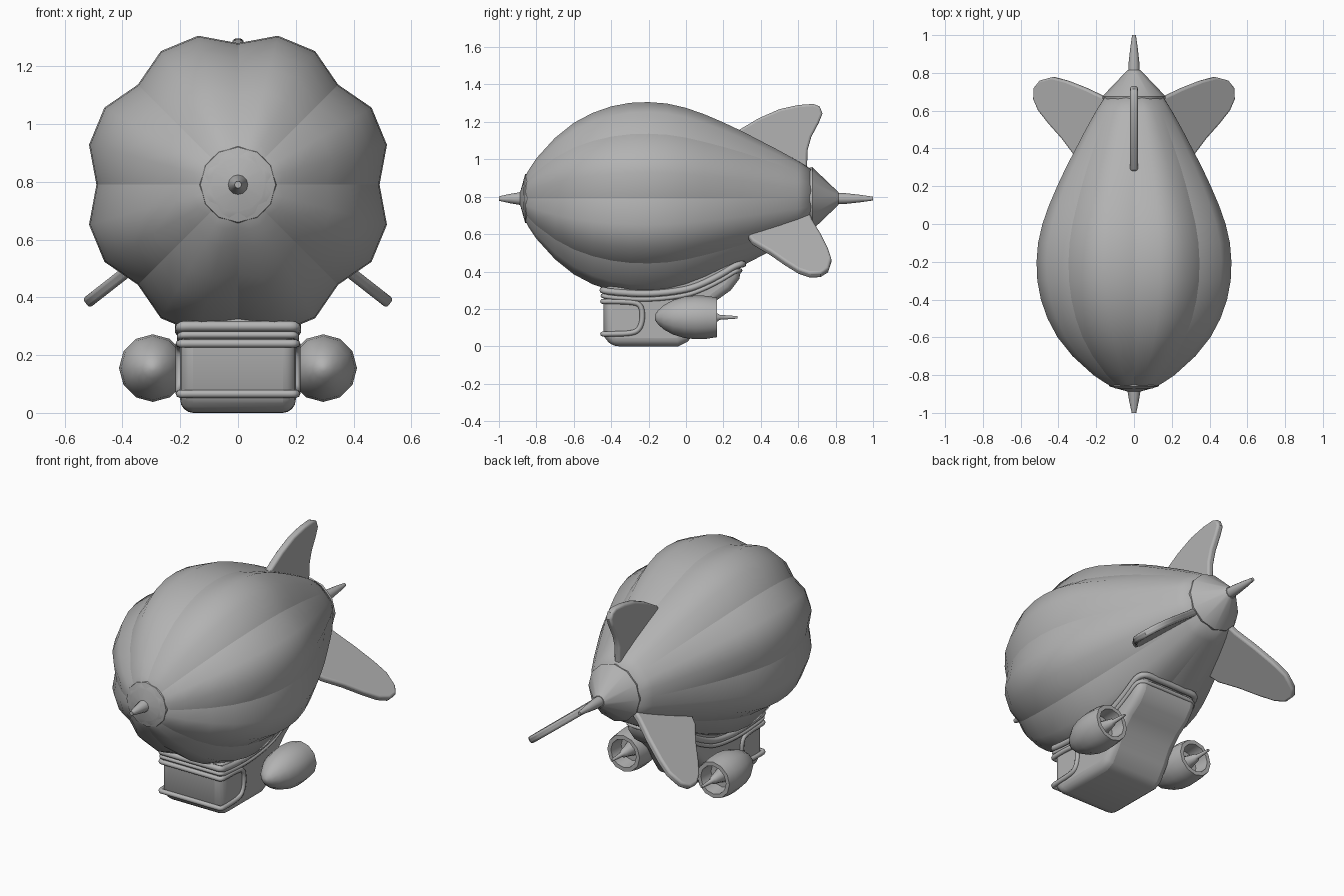
import bpy, bmesh
from math import sin, cos, pi, radians
from mathutils import Vector

cube = bpy.data.objects.get("Cube")
if cube:
    bpy.data.objects.remove(cube, do_unlink=True)

AXIS_Z = 0.79
grey = bpy.data.materials.new("plain grey")
grey.use_nodes = True
grey.diffuse_color = (0.45, 0.45, 0.45, 1)
grey.node_tree.nodes["Principled BSDF"].inputs["Base Color"].default_value = grey.diffuse_color


def finish(name, bm, angle=40):
    """Turn a bmesh into a shaded, coloured object."""
    bmesh.ops.recalc_face_normals(bm, faces=bm.faces)
    mesh = bpy.data.meshes.new(name)
    bm.to_mesh(mesh)
    bm.free()
    obj = bpy.data.objects.new(name, mesh)
    bpy.context.collection.objects.link(obj)
    mesh.materials.append(grey)
    bpy.ops.object.select_all(action="DESELECT")
    obj.select_set(True)
    bpy.context.view_layer.objects.active = obj
    bpy.ops.object.shade_smooth_by_angle(angle=radians(angle))
    return obj


def lathe(name, profile, sides, x=0, z=AXIS_Z, angle=40, flute=None):
    """Revolve (y, radius) points around a lengthwise axis."""
    bm = bmesh.new()
    rings = []
    for y, r in profile:
        ring = []
        for i in range(sides):
            a = 2 * pi * i / sides
            k = r * (flute(i, y) if flute else 1)
            ring.append(bm.verts.new((x + k * cos(a), y, z + k * sin(a))))
        rings.append(ring)
    for a, b in zip(rings, rings[1:]):
        for i in range(sides):
            j = (i + 1) % sides
            bm.faces.new((a[i], a[j], b[j], b[i]))
    bm.faces.new(rings[0])
    bm.faces.new(rings[-1])
    return finish(name, bm, angle)


def prism(name, outline, angle, half, z0, bevel, segments=3):
    """Extrude a (y, radius) outline lying in a plane through the axis."""
    d = Vector((cos(angle), 0, sin(angle)))
    n = Vector((-sin(angle), 0, cos(angle)))
    bm = bmesh.new()
    sides = [[bm.verts.new(d * r + n * s + Vector((0, y, z0))) for y, r in outline]
             for s in (-half, half)]
    bm.faces.new(sides[0])
    bm.faces.new(sides[1])
    for i in range(len(outline)):
        j = (i + 1) % len(outline)
        bm.faces.new((sides[0][i], sides[0][j], sides[1][j], sides[1][i]))
    obj = finish(name, bm)
    mod = obj.modifiers.new("rounded edges", "BEVEL")
    mod.width = bevel
    mod.segments = segments
    mod.limit_method = "ANGLE"
    mod.angle_limit = radians(50)
    return obj


def trim(name, half_path, radius):
    """Closed tube, mirrored from the points on the +x side."""
    path = half_path + [(-x, y, z) for x, y, z in reversed(half_path)]
    curve = bpy.data.curves.new(name, "CURVE")
    curve.dimensions = "3D"
    curve.bevel_depth = radius
    curve.bevel_resolution = 2
    curve.resolution_u = 5
    spline = curve.splines.new("NURBS")
    spline.points.add(len(path) - 1)
    for p, co in zip(spline.points, path):
        p.co = (*co, 1)
    spline.order_u = 3
    spline.use_cyclic_u = True
    curve.materials.append(grey)
    obj = bpy.data.objects.new(name, curve)
    bpy.context.collection.objects.link(obj)
    return obj


# Envelope: eight puffed lobes with sharp seams between them
def seam(i, y):
    if i % 3:
        return 1.035
    return 0.95 + 0.06 * max(0, (y - 0.1) / 0.57)


hull = [(-0.87, 0.10), (-0.84, 0.155), (-0.8, 0.215), (-0.7, 0.325), (-0.6, 0.405),
        (-0.5, 0.458), (-0.4, 0.493), (-0.3, 0.512), (-0.2, 0.516), (-0.1, 0.508),
        (0, 0.485), (0.1, 0.45), (0.2, 0.407), (0.3, 0.36), (0.4, 0.308),
        (0.5, 0.256), (0.6, 0.2), (0.67, 0.155)]
envelope = lathe("envelope", hull, 24, angle=180, flute=seam)
for edge in envelope.data.edges:
    a, b = edge.vertices
    if a % 24 == b % 24 and a % 3 == 0:
        edge.use_edge_sharp = True

# Nose and tail fittings
lathe("nose_cap", [(-0.835, 0.115), (-0.85, 0.133), (-0.86, 0.13), (-0.888, 0.03)], 12, angle=30)
lathe("nose_spike", [(-0.87, 0.037), (-0.94, 0.025), (-1, 0.012)], 12)
lathe("tail_cone", [(0.655, 0.14), (0.66, 0.165), (0.675, 0.168), (0.815, 0.034)], 12, angle=30)
lathe("tail_spike", [(0.79, 0.03), (0.85, 0.029), (0.93, 0.02), (1, 0.01)], 12)

# Fins: one upright, two angled down
prism("top_fin", [(0.28, 0.3), (0.28, 0.365), (0.39, 0.43), (0.5, 0.478), (0.6, 0.5),
                  (0.68, 0.506), (0.715, 0.492), (0.73, 0.455), (0.71, 0.405),
                  (0.67, 0.33), (0.65, 0.26), (0.645, 0.1), (0.5, 0.1)],
      pi / 2, 0.02, AXIS_Z, 0.012)
low_fin = [(0.33, 0.2), (0.33, 0.33), (0.355, 0.385), (0.45, 0.475), (0.53, 0.565),
           (0.6, 0.635), (0.66, 0.668), (0.72, 0.665), (0.76, 0.625), (0.778, 0.54),
           (0.76, 0.45), (0.72, 0.32), (0.675, 0.2), (0.65, 0.08), (0.5, 0.08)]
for side, angle in (("left", radians(-38)), ("right", radians(218))):
    prism(side + "_fin", low_fin, angle, 0.02, AXIS_Z, 0.012)

# Gondola with its sloping stern
prism("gondola", [(-0.44, 0.32), (-0.44, 0.055), (-0.4, 0), (-0.04, 0), (0.01, 0.025),
                  (0.06, 0.1), (0.11, 0.19), (0.17, 0.25), (0.24, 0.3), (0.285, 0.36),
                  (0.3, 0.44), (0.2, 0.46), (0, 0.4), (-0.3, 0.36)],
      pi / 2, 0.2, 0, 0.045, 4)

# Rims running round the gondola
rim = [(0.16, -0.445, 0.3), (0.2, -0.445, 0.3), (0.2, -0.4, 0.29), (0.2, -0.2, 0.277),
       (0.2, 0, 0.3), (0.2, 0.1, 0.338), (0.2, 0.2, 0.39), (0.2, 0.26, 0.43),
       (0.18, 0.3, 0.44), (0.13, 0.305, 0.44)]
trim("upper_rim", rim, 0.018)
trim("lower_rim", [(x, y, z - 0.03) for x, y, z in rim[:8]]
     + [(0.17, 0.285, 0.405), (0.13, 0.29, 0.405)], 0.012)

# Wrap-around windscreen frame
trim("windscreen_frame", [(0.17, -0.445, 0.24), (0.2, -0.445, 0.24), (0.202, -0.41, 0.24),
                          (0.202, -0.3, 0.238), (0.202, -0.24, 0.225), (0.202, -0.23, 0.15),
                          (0.202, -0.25, 0.085), (0.202, -0.3, 0.068), (0.202, -0.41, 0.066),
                          (0.2, -0.445, 0.066), (0.17, -0.445, 0.066)], 0.014)

# Engine pods: hollow at the back, with a hub and spike
pod = [(-0.167, 0.012), (-0.15, 0.037), (-0.12, 0.064), (-0.07, 0.092), (-0.01, 0.11),
       (0.05, 0.117), (0.11, 0.115), (0.165, 0.106), (0.165, 0.083), (0.08, 0.075)]
for side, s in (("left", 1), ("right", -1)):
    x = s * 0.295
    lathe(side + "_engine_pod", pod, 12, x, 0.155)
    lathe(side + "_engine_hub", [(0.07, 0.045), (0.13, 0.03), (0.17, 0.022), (0.18, 0.014),
                                 (0.275, 0.007)], 10, x, 0.155)
